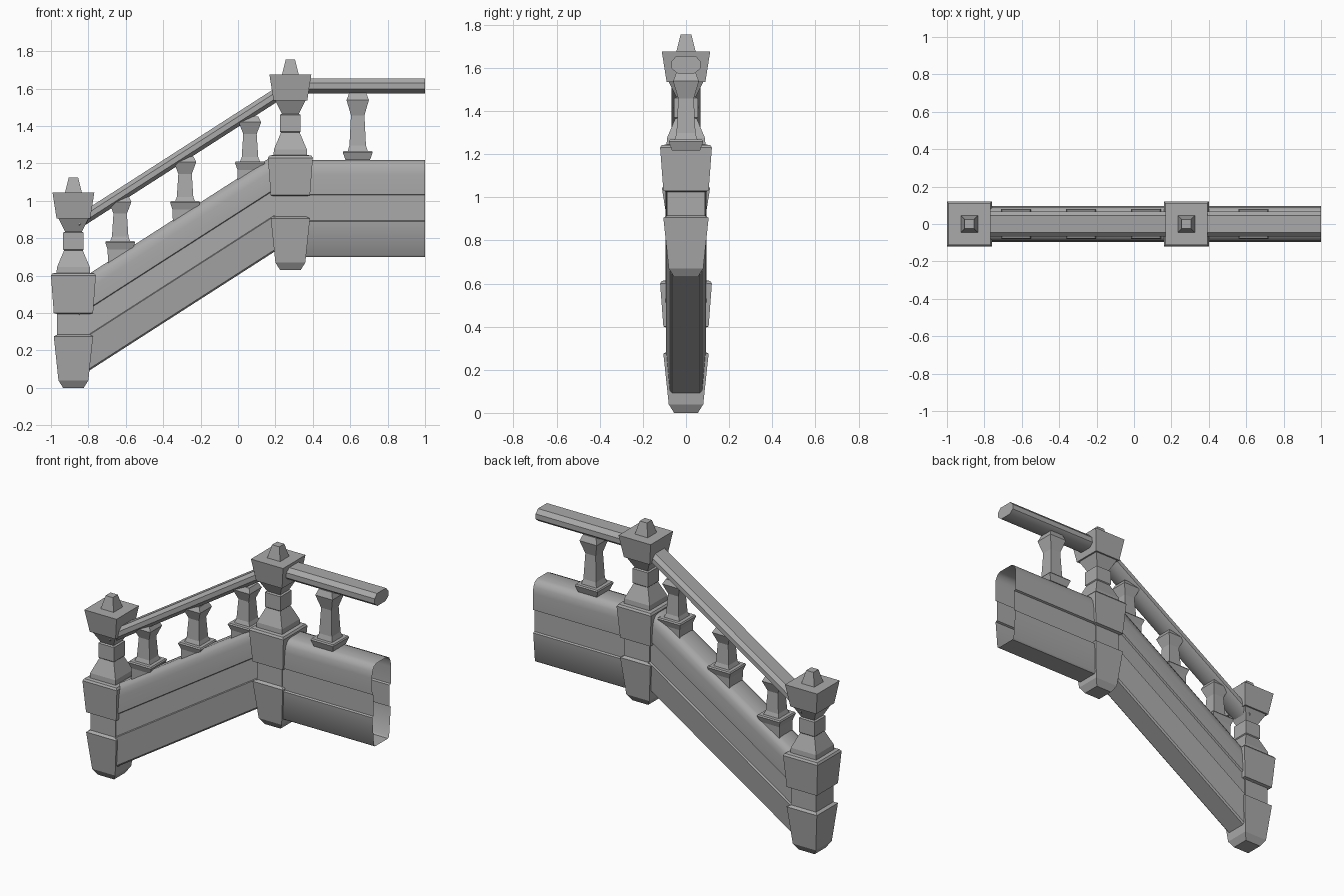
import bpy
import math

cube = bpy.data.objects.get("Cube")
if cube:
    bpy.data.objects.remove(cube, do_unlink=True)

stone = bpy.data.materials.new("grey stone")
stone.use_nodes = True
stone.diffuse_color = (0.4, 0.4, 0.4, 1)
stone.node_tree.nodes["Principled BSDF"].inputs["Base Color"].default_value = (0.4, 0.4, 0.4, 1)


def make(name, verts, faces, smooth=False):
    mesh = bpy.data.meshes.new(name)
    mesh.from_pydata(verts, [], faces)
    mesh.materials.append(stone)
    obj = bpy.data.objects.new(name, mesh)
    bpy.context.collection.objects.link(obj)
    if smooth:
        bpy.ops.object.select_all(action="DESELECT")
        obj.select_set(True)
        bpy.context.view_layer.objects.active = obj
        bpy.ops.object.shade_smooth_by_angle(angle=math.radians(40))
    return obj


def square_turning(name, x, z, profile):
    """Stack square rings of (half width, height) into a closed column."""
    verts, faces = [], []
    for r, h in profile:
        verts += [(x + sx * r, sy * r, z + h) for sx, sy in ((-1, -1), (1, -1), (1, 1), (-1, 1))]
    for i in range(0, len(verts) - 4, 4):
        faces += [(i + k, i + (k + 1) % 4, i + 4 + (k + 1) % 4, i + 4 + k) for k in range(4)]
    n = len(verts)
    faces += [(3, 2, 1, 0), (n - 4, n - 3, n - 2, n - 1)]
    return make(name, verts, faces)


def extrude_run(name, half, x0, x1, slope=0, drop=0, capped=False):
    """Sweep a mirrored (y, z) section along x, sheared upward by slope."""
    section = half + [(-y, z) for y, z in reversed(half)]
    n = len(section)
    verts = [(x, y, z - drop + slope * (x - x0)) for x in (x0, x1) for y, z in section]
    faces = [(k, n + k, n + (k + 1) % n, (k + 1) % n) for k in range(n)]
    if capped:
        faces += [tuple(range(n)), tuple(reversed(range(n, 2 * n)))]
    return make(name, verts, faces, smooth=True)


# Newel posts: tapered foot, shaft, block, turned neck, cap and finial
post = [(.055, 0), (.08, .04), (.105, .275), (.087, .285), (.087, .395), (.105, .4),
        (.12, .6), (.112, .612), (.09, .615), (.088, .645), (.05, .735), (.055, .74),
        (.055, .83), (.045, .835), (.08, .905), (.09, .905), (.112, 1.045),
        (.045, 1.045), (.025, 1.125)]
square_turning("lower_newel_post", -.88, 0, post)
square_turning("upper_newel_post", .28, .63, post)

# Hollow panelled walls: lower board, recessed band, rounded upper board
panel = [(.065, .7), (.075, .71), (.092, .89), (.08, .895), (.08, 1.03), (.092, 1.035),
         (.095, 1.14), (.09, 1.18), (.075, 1.207), (.05, 1.218)]
SLOPE = .642
extrude_run("level_wall", panel, .3, 1)
extrude_run("sloped_wall", panel, -.85, .2, SLOPE, .643)

# Octagonal handrails
rail = [(.04, 1.575), (.068, 1.598), (.068, 1.63), (.045, 1.655)]
extrude_run("level_handrail", rail, .28, 1, capped=True)
extrude_run("sloped_handrail", rail, -.85, .24, SLOPE, .726, capped=True)

# Balusters: heights are measured from the top of the plinth
def baluster(name, x, z, stretch, depth):
    plinth = [(.065, -depth), (.067, -.045), (.08, -.008), (.075, 0)]
    shaft = [(.053, 0), (.044, .03), (.036, .19), (.06, .272), (.045, .31)]
    square_turning(name, x, z, plinth + [(r, h * stretch) for r, h in shaft])


baluster("level_baluster", .64, 1.267, 1, .05)
for i in range(3):
    baluster(f"sloped_baluster_{i + 1}", -.63 + .347 * i, .785 + .213 * i, .77, .13)
